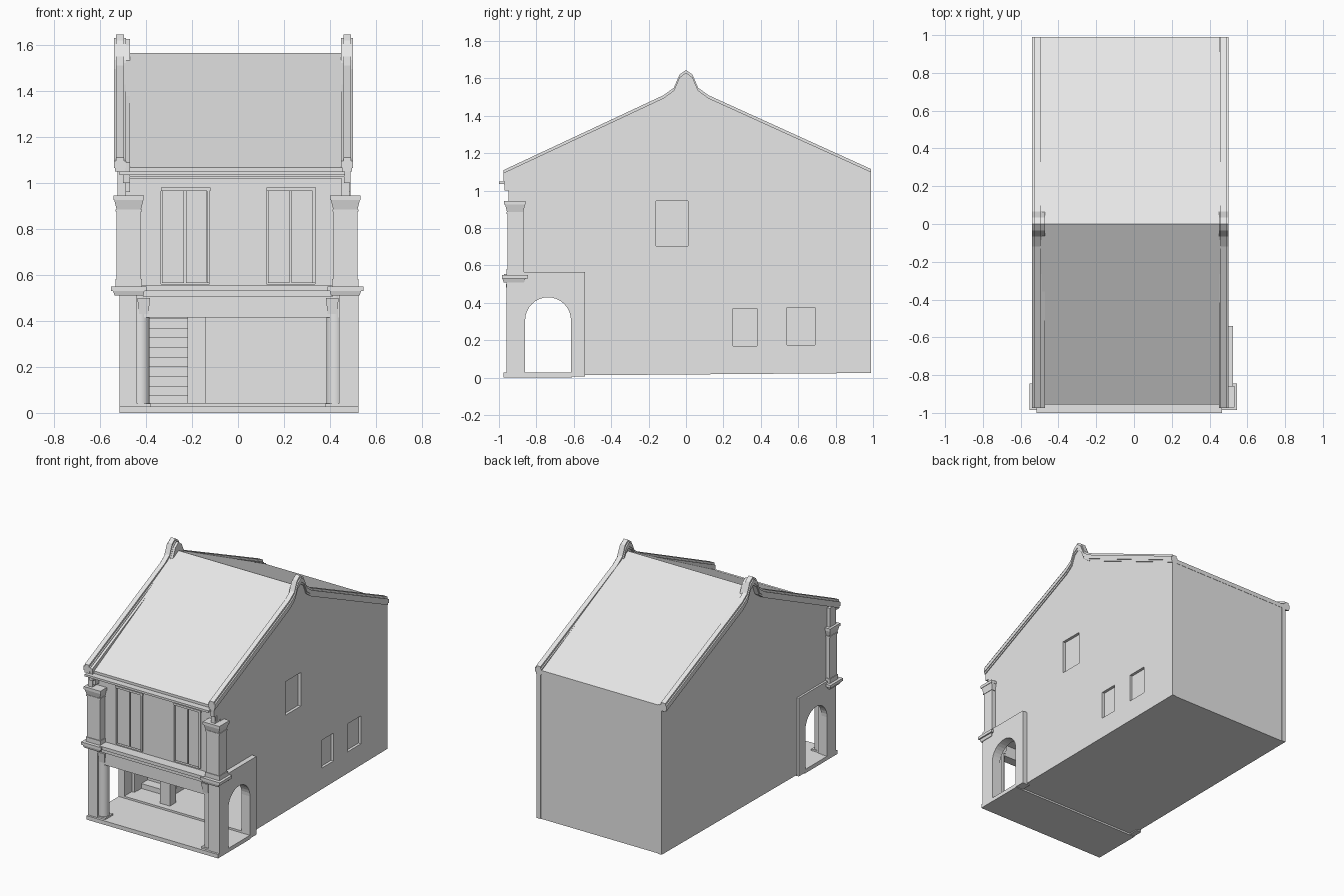
import bpy, math
from mathutils import Vector

cube = bpy.data.objects.get("Cube")
if cube:
    bpy.data.objects.remove(cube, do_unlink=True)

# One plaster grey for the whole building
GREY = (0.8, 0.8, 0.8, 1)
plaster = bpy.data.materials.new("plaster_grey")
plaster.use_nodes = True
plaster.diffuse_color = GREY
bsdf = plaster.node_tree.nodes["Principled BSDF"]
bsdf.inputs["Base Color"].default_value = GREY


def add_mesh(name, verts, faces):
    mesh = bpy.data.meshes.new(name)
    mesh.from_pydata(verts, [], faces)
    mesh.materials.append(plaster)
    obj = bpy.data.objects.new(name, mesh)
    bpy.context.collection.objects.link(obj)
    return obj


def prism(name, profile, x0, x1):
    """Extrude a (y, z) outline, listed clockwise from +x, along x."""
    n = len(profile)
    verts = [(x, y, z) for x in (x0, x1) for y, z in profile]
    faces = [tuple(range(n)), tuple(reversed(range(n, 2 * n)))]
    faces += [(i, i + n, (i + 1) % n + n, (i + 1) % n) for i in range(n)]
    return add_mesh(name, verts, faces)


def box(name, x, y, z, flare=0):
    """Box from (min, max) ranges; flare widens the top."""
    verts = []
    for k, f in ((0, 0), (1, flare)):
        verts += [(x[0] - f, y[0] - f, z[k]), (x[1] + f, y[0] - f, z[k]),
                  (x[1] + f, y[1] + f, z[k]), (x[0] - f, y[1] + f, z[k])]
    faces = [(3, 2, 1, 0), (4, 5, 6, 7)]
    faces += [(i, (i + 1) % 4, (i + 1) % 4 + 4, i + 4) for i in range(4)]
    return add_mesh(name, verts, faces)


def cut(obj, *cutters):
    for c in cutters:
        c.hide_render = True
        mod = obj.modifiers.new("cut", "BOOLEAN")
        mod.operation = "DIFFERENCE"
        mod.solver = "EXACT"
        mod.object = c
        bpy.context.view_layer.update()
        bpy.context.view_layer.objects.active = obj
        bpy.ops.object.modifier_apply(modifier=mod.name)


def discard(*objs):
    for o in objs:
        bpy.data.objects.remove(o, do_unlink=True)


# Coping line of the gable, front eave to back eave
COPING = [(-0.975, 1.10), (-0.12, 1.50), (-0.065, 1.54), (-0.035, 1.61), (0, 1.635),
          (0.035, 1.61), (0.065, 1.54), (0.12, 1.50), (0.99, 1.105)]


def shifted(dz):
    return [(y, z + dz) for y, z in COPING]


def strip(name, top, bottom, x0, x1):
    return prism(name, shifted(top) + shifted(bottom)[::-1], x0, x1)


# Core of the house with the open porch and ground-floor room
core = prism("house_core", [(-0.9, 0.01), (-0.9, 1.07), (0, 1.54), (0.985, 1.07), (0.985, 0.025)],
             -0.48, 0.47)
porch_cut = box("porch_cutter", (-0.6, 0.6), (-1.1, -0.53), (0.02, 0.5))
room_cut = box("room_cutter", (-0.45, 0.44), (-0.6, 0.6), (0.04, 0.49))
door_cuts = [box("balcony_door_cutter", (x, x + 0.21), (-1, -0.88), (0.56, 0.975))
             for x in (-0.335, 0.125)]
cut(core, porch_cut, room_cut, *door_cuts)
discard(porch_cut, room_cut, *door_cuts)

# Arch opening through both side walls
R = 0.1225
arch = [(-0.86, 0.02)]
arch += [(-0.7375 - R * math.cos(math.pi * i / 16), 0.307 + R * math.sin(math.pi * i / 16))
         for i in range(17)]
arch += [(-0.615, 0.02)]
arch_cut = prism("arch_cutter", arch, -0.7, 0.7)
windows = [((-0.16, 0.01), (0.705, 0.945)), ((0.25, 0.38), (0.17, 0.37)),
           ((0.54, 0.69), (0.175, 0.375))]
window_cuts = [box("window_cutter", (0.4, 0.6), y, z) for y, z in windows]

WALL = [(-0.9, 0.01), (-0.9, 0.96), (-0.94, 0.96), (-0.94, 1.0), (-0.97, 1.0)] \
    + shifted(-0.01) + [(0.99, 0.025)]

sides = {"left": (0.46, 0.49, 0.525, 0.467, 1), "right": (-0.47, -0.50, -0.515, -0.475, -1)}
for side, (inner, outer, panel_x, px, s) in sides.items():
    # Gable wall and the thicker panel around the arch
    wall = prism(side + "_gable_wall", WALL, min(inner, outer), max(inner, outer))
    panel = box(side + "_arch_panel", sorted((inner + s * 0.005, panel_x)),
                (-0.96, -0.54), (0.005, 0.565))
    cut(wall, arch_cut, *(window_cuts if s > 0 else []))
    cut(panel, arch_cut)

    # Stepped coping along the gable
    mid = 0.475 if s > 0 else -0.513
    strip(side + "_coping_band", -0.005, -0.035, mid - 0.026, mid + 0.026)
    strip(side + "_coping_cap", 0.01, -0.01, mid - 0.017, mid + 0.017)
    strip(side + "_coping_bead", -0.03, -0.05, mid - 0.021, mid + 0.021)

    # Upper pilaster with base and capital
    def tier(part, half, y, z, flare=0):
        box(side + "_pilaster_" + part, (px - half, px + half), y, z, flare)
    tier("ledge_lower", 0.062, (-0.975, -0.865), (0.51, 0.53), 0.006)
    tier("ledge", 0.078, (-0.985, -0.845), (0.53, 0.55))
    tier("base", 0.058, (-0.96, -0.865), (0.55, 0.582))
    tier("shaft", 0.053, (-0.955, -0.87), (0.58, 0.885))
    tier("band", 0.057, (-0.96, -0.866), (0.875, 0.885))
    tier("capital", 0.053, (-0.957, -0.87), (0.885, 0.925), 0.01)
    tier("capital_top", 0.066, (-0.972, -0.858), (0.925, 0.945))
    box(side + "_wall_corbel", sorted((mid - s * 0.025, mid + s * 0.01)), (-0.95, -0.88), (0.94, 1.08))

    # Ground pier, round column and bracket
    box(side + "_pier", sorted((panel_x, s * 0.44)), (-0.96, -0.865), (0.02, 0.515))
    bpy.ops.mesh.primitive_cylinder_add(vertices=24, radius=0.038, depth=0.48,
                                        location=(s * 0.422, -0.915, 0.27))
    column = bpy.context.object
    column.name = side + "_porch_column"
    column.data.materials.append(plaster)
    bpy.ops.object.shade_smooth_by_angle()
    box(side + "_column_base", sorted((s * 0.38, s * 0.46)), (-0.957, -0.873), (0.025, 0.04))
    box(side + "_bracket", sorted((s * 0.39, s * 0.43)), (-0.955, -0.88), (0.43, 0.5), 0.008)
discard(arch_cut, *window_cuts)

# Roof covering
prism("roof", [(-0.955, 1.04), (-0.955, 1.068), (0, 1.565), (0.99, 1.09), (0.99, 1.06), (0, 1.535)],
      -0.495, 0.462)

# Eaves: fascia, mouldings and gutter
box("eaves_fascia", (-0.49, 0.465), (-0.945, -0.88), (1.02, 1.062))
box("eaves_moulding", (-0.49, 0.465), (-0.965, -0.88), (1.025, 1.035))
box("gutter", (-0.515, 0.465), (-1.0, -0.94), (1.035, 1.05))

# Floor slab, sill, front beam and balcony ledge
box("porch_slab", (-0.515, 0.525), (-0.975, -0.61), (0, 0.028))
box("door_sill", (-0.47, 0.46), (-0.615, -0.5), (0.015, 0.042))
box("front_beam", (-0.44, 0.44), (-0.95, -0.885), (0.415, 0.515))
box("beam_moulding", (-0.41, 0.41), (-0.96, -0.885), (0.505, 0.53))
box("balcony_ledge", (-0.42, 0.41), (-0.972, -0.885), (0.53, 0.553))

# Balcony doors: a narrow and a wide leaf with a head and a side jamb
for x in (-0.335, 0.125):
    box("door_leaf", (x + 0.005, x + 0.1), (-0.892, -0.875), (0.565, 0.965))
    box("door_leaf", (x + 0.108, x + 0.198), (-0.892, -0.875), (0.565, 0.965))
    box("door_head", (x, x + 0.215), (-0.908, -0.88), (0.965, 0.98))
    box("door_jamb", (x + 0.2, x + 0.212), (-0.908, -0.88), (0.565, 0.98))

# Ground floor post and staircase
box("doorway_post", (-0.22, -0.14), (-0.57, -0.5), (0.03, 0.5))
for i in range(9):
    box("stair_step", (-0.45, -0.22), (-0.45 + 0.07 * i, 0.2), (0.035, 0.075 + 0.042 * i))

# Point every face outward
bpy.ops.object.select_all(action="DESELECT")
for obj in bpy.context.scene.objects:
    if obj.type == "MESH":
        obj.select_set(True)
        bpy.context.view_layer.objects.active = obj
bpy.ops.object.mode_set(mode="EDIT")
bpy.ops.mesh.select_all(action="SELECT")
bpy.ops.mesh.normals_make_consistent(inside=False)
bpy.ops.object.mode_set(mode="OBJECT")
